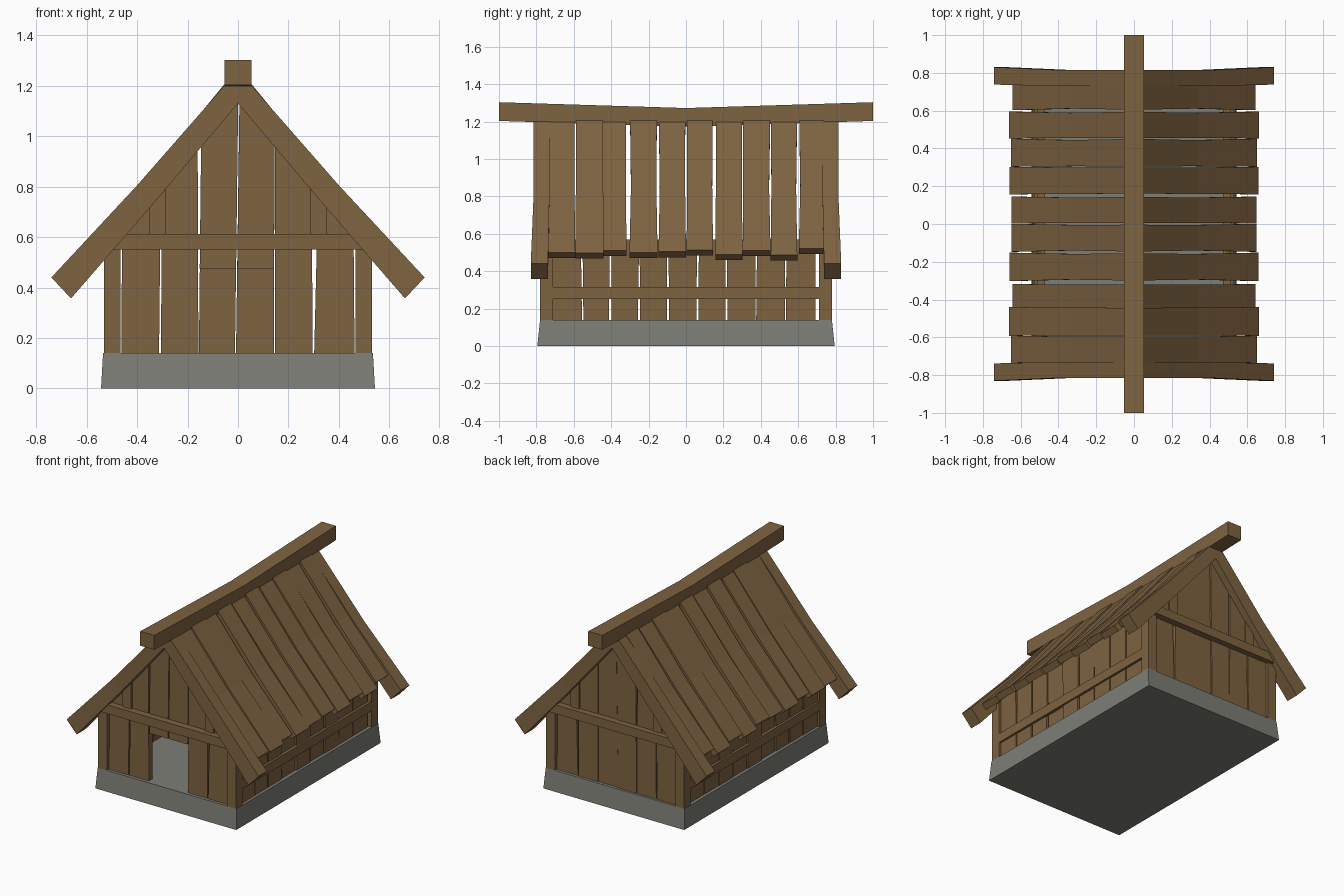
import bpy, bmesh, random

if "Cube" in bpy.data.objects:
    bpy.data.objects.remove(bpy.data.objects["Cube"])
random.seed(4)


def material(name, col):
    m = bpy.data.materials.new(name)
    m.diffuse_color = (*col, 1)
    m.use_nodes = True
    m.node_tree.nodes["Principled BSDF"].inputs["Base Color"].default_value = m.diffuse_color
    return m


WOOD = material("wood", (0.21, 0.125, 0.053))
STONE = material("stone", (0.205, 0.21, 0.18))


def bars(name, items, mat=WOOD, mirror=(False, False)):
    """Each item is a list of four-cornered rings lofted into a closed bar."""
    bm = bmesh.new()
    for rings in items:
        vs = [[bm.verts.new(p) for p in r] for r in rings]
        bm.faces.new(vs[0])
        bm.faces.new(vs[-1])
        for a, b in zip(vs, vs[1:]):
            for i in range(4):
                j = (i + 1) % 4
                bm.faces.new((a[i], a[j], b[j], b[i]))
    bmesh.ops.recalc_face_normals(bm, faces=bm.faces)
    me = bpy.data.meshes.new(name)
    bm.to_mesh(me)
    bm.free()
    me.materials.append(mat)
    ob = bpy.data.objects.new(name, me)
    bpy.context.collection.objects.link(ob)
    if any(mirror):
        mod = ob.modifiers.new("mirror", "MIRROR")
        mod.use_axis = (*mirror, False)
        mod.use_mirror_merge = False
    return ob


def ring(x0, x1, y0, y1, z):
    return [(x0, y0, z), (x1, y0, z), (x1, y1, z), (x0, y1, z)]


def box(x0, x1, y0, y1, z0, z1):
    return [ring(x0, x1, y0, y1, z0), ring(x0, x1, y0, y1, z1)]


def roof_z(x):
    return 1.165 - 1.167 * abs(x)


# stone plinth, slightly tapered
bars("stone_base", [[ring(-.543, .543, -.795, .795, 0), ring(-.535, .535, -.78, .78, .14)]], STONE)

# corner posts with sloping tops
post = [ring(.465, .532, .71, .78, .14),
        [(.465, .71, .62), (.532, .71, .54), (.532, .78, .54), (.465, .78, .62)]]
bars("corner_posts", [post], mirror=(True, True))

# gable boards: bottom left, bottom right, top left, top right
GABLE = [(-.462, -.313, -.46, -.306), (-.306, -.157, -.300, -.160),
         (-.155, -.012, -.146, .001), (-.008, .142, .006, .145),
         (.146, .296, .147, .292), (.302, .462, .318, .458)]


def gable_wall(name, side, door):
    items = []
    for i, (a, b, c, d) in enumerate(GABLE):
        z0 = .475 if door and i in (2, 3) else .14
        if z0 > .14:
            a, b = a + (c - a) * .35, b + (d - b) * .35
        y0, y1 = side * .715, side * random.uniform(.756, .766)
        top = [(c, y0, roof_z(c)), (d, y0, roof_z(d)), (d, y1, roof_z(d)), (c, y1, roof_z(c))]
        items.append([ring(a, b, y0, y1, z0), top])
    bars(name, items)


gable_wall("front_wall_boards", -1, True)
gable_wall("back_wall_boards", 1, False)

# beams across both gables, with short struts above them
bars("gable_beams", [box(-.5, .5, .75, .805, .55, .612)], mirror=(False, True))
strut = [ring(.285, .35, .74, .772, .6),
         [(.285, .74, roof_z(.285)), (.35, .74, roof_z(.35)),
          (.35, .772, roof_z(.35)), (.285, .772, roof_z(.285))]]
bars("gable_struts", [strut], mirror=(True, True))

# side wall boards and rail
items = []
edges = [-.712, -.555, -.405, -.25, -.098, .062, .217, .375, .53, .695]
for a, b in zip(edges, edges[1:]):
    r = [random.uniform(.0, .008) for _ in range(4)]
    xo = random.uniform(.508, .518)
    items.append([ring(.47, xo, a + r[0], b - r[1], .14), ring(.47, xo, a + r[2], b - r[3], .57)])
bars("side_wall_boards", items, mirror=(True, False))
bars("side_rails", [box(.5, .53, -.712, .712, .25, .315)], mirror=(True, False))

# roof planks: near edge, far edge, eave reach
PLANKS = [(-.735, -.592, .652), (-.592, -.44, .662), (-.455, -.318, .642), (-.302, -.152, .66),
          (-.147, 0, .648), (.003, .145, .648), (.157, .302, .66), (.303, .452, .65),
          (.453, .595, .662), (.603, .737, .642)]
items = []
for i, (a, b, reach) in enumerate(PLANKS):
    lift = .006 if i % 2 else -.004
    rings = []
    for x, sag, cut in ((.047, 0, .004), (.34, .016, .008), (reach, 0, 0)):
        z = 1.264 - 1.167 * x - sag + lift
        c0, c1 = (cut * random.uniform(.3, 1) for _ in range(2))
        rings.append([(x, a + c0, z), (x, b - c1, z),
                      (x - .034, b - c1, z - .03), (x - .034, a + c0, z - .03)])
    items.append(rings)
bars("roof_planks", items, mirror=(True, False))

# crossed barge boards on both gables, slightly bowed
board = []
for (xo, zo), (xi, zi), y0, y1 in (((.0, 1.262), (0, 1.13), .73, .815),
                                   ((.40, .805), (.325, .745), .73, .815),
                                   ((.74, .44), (.662, .357), .738, .83)):
    board.append([(xo, y0, zo), (xo, y1, zo), (xi, y1, zi), (xi, y0, zi)])
bars("barge_boards", [board], mirror=(True, True))

# ridge beam dipping in the middle
bars("ridge_beam", [[[(-.054, y, z), (.054, y, z), (.054, y, z + .1), (-.054, y, z + .1)]
                     for y, z in ((-1, 1.203), (0, 1.172), (1, 1.203))]])
